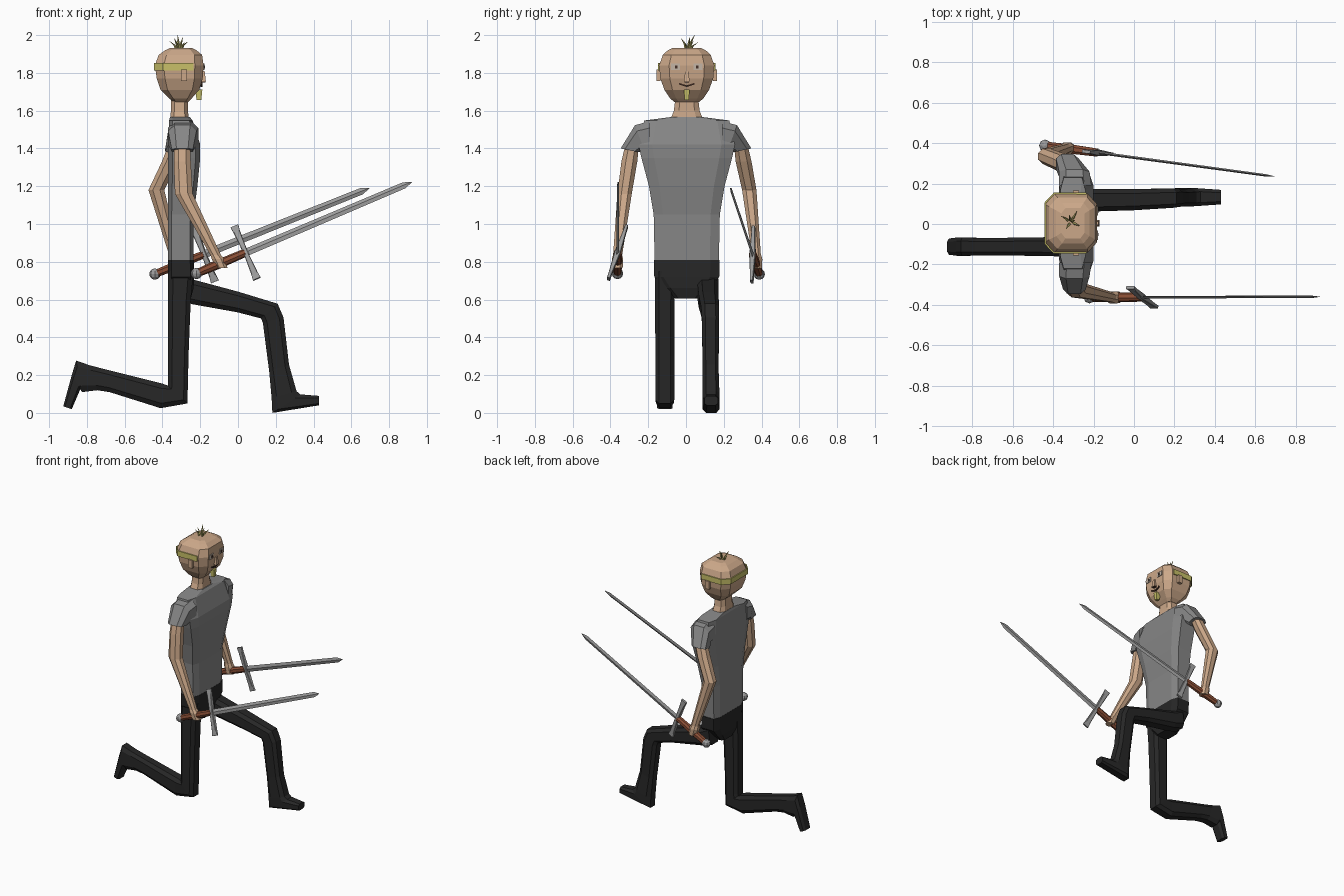
import bpy, bmesh, math
from mathutils import Vector as V


def material(name, rgb):
    m = bpy.data.materials.new(name)
    m.diffuse_color = (*rgb, 1)
    return m


SKIN = material("skin", (0.60, 0.39, 0.25))
SHIRT = material("grey_shirt", (0.24, 0.24, 0.24))
PANTS = material("black_cloth", (0.02, 0.02, 0.02))
METAL = material("steel", (0.33, 0.33, 0.33))
GRIP = material("brown_leather", (0.25, 0.075, 0.035))
YELLOW = material("yellow_cloth", (0.58, 0.53, 0.14))
HAIR = material("straw_hair", (0.42, 0.38, 0.12))
EYE = material("eye_white", (0.55, 0.46, 0.38))
DARK = material("dark_brown", (0.06, 0.03, 0.02))


def obj(name, bm, mat):
    bmesh.ops.recalc_face_normals(bm, faces=bm.faces)
    me = bpy.data.meshes.new(name)
    bm.to_mesh(me)
    bm.free()
    me.materials.append(mat)
    o = bpy.data.objects.new(name, me)
    bpy.context.collection.objects.link(o)
    return o


def ring(c, u, v, k=0.55):
    """Chamfered-rectangle section around c with half axes u, v."""
    c, u, v = V(c), V(u), V(v)
    if k == 0:
        return [c + u, c + v, c - u, c - v]
    return [c + u * p + v * q for p, q in
            ((1, k), (k, 1), (-k, 1), (-1, k), (-1, -k), (-k, -1), (k, -1), (1, -k))]


def loft(name, rings, mat):
    bm = bmesh.new()
    vs = [[bm.verts.new(p) for p in r] for r in rings]
    n = len(vs[0])
    for a, b in zip(vs, vs[1:]):
        for i in range(n):
            j = (i + 1) % n
            bm.faces.new((a[i], a[j], b[j], b[i]))
    bm.faces.new(vs[0])
    bm.faces.new(vs[-1])
    return obj(name, bm, mat)


def stack(name, rows, mat, k, y=0.004):
    """Upright body from rows of (height, back x, front x, half width)."""
    return loft(name, [ring(((b + f) / 2, y, z), ((f - b) / 2, 0, 0), (0, h, 0), k)
                       for z, b, f, h in rows], mat)


def leg(name, rows, mat):
    """Leg from rows of (front x, front z, back x, back z, centre y, half width)."""
    return loft(name, [ring(((ax + bx) / 2, y, (az + bz) / 2),
                            ((ax - bx) / 2, 0, (az - bz) / 2), (0, h, 0), 0.6)
                       for ax, az, bx, bz, y, h in rows], mat)


def box(name, c, s, mat, taper=1.0):
    """Box centred on c, its top scaled by taper."""
    c = V(c)
    return loft(name, [[c + V((px * s[0] * t, py * s[1] * t, pz * s[2])) / 2
                        for px, py in ((1, 1), (-1, 1), (-1, -1), (1, -1))]
                       for pz, t in ((-1, 1), (1, taper))], mat)


# torso, neck and head
stack("shirt_body", [(.80, -.37, -.235, .17), (1.05, -.37, -.235, .175),
                     (1.2, -.37, -.215, .2), (1.35, -.37, -.2, .24),
                     (1.42, -.37, -.2, .255), (1.548, -.365, -.24, .225),
                     (1.566, -.36, -.255, .085)], SHIRT, .72)
stack("neck", [(1.55, -.36, -.26, .088), (1.60, -.355, -.265, .068),
               (1.67, -.355, -.265, .06)], SKIN, .6)
stack("head", [(1.645, -.34, -.265, .065), (1.665, -.365, -.245, .088),
               (1.71, -.41, -.205, .118), (1.77, -.43, -.187, .14),
               (1.84, -.44, -.182, .146), (1.895, -.42, -.19, .127),
               (1.92, -.385, -.22, .1), (1.932, -.36, -.245, .075)], SKIN, .64)

# face
for s, side in ((-1, "right"), (1, "left")):
    box(side + "_eye", (-.182, .06 * s + .004, 1.832), (.008, .046, .034), EYE)
    box(side + "_pupil", (-.179, .056 * s + .004, 1.832), (.008, .013, .016), DARK)
    box(side + "_ear", (-.287, .15 * s + .004, 1.787), (.032, .022, .06), SKIN)
    mouth = box(side + "_mouth_half", (-.193, .02 * s + .004, 1.729), (.009, .042, .009), DARK)
    for vert in mouth.data.vertices:
        vert.co.z += abs(vert.co.y - .004) * .35
box("nose", (-.183, .004, 1.782), (.026, .032, .055), SKIN, .5)
box("nostrils", (-.182, .004, 1.753), (.02, .026, .006), DARK)
box("chin_beard", (-.207, .004, 1.685), (.026, .022, .055), YELLOW, 1.4)

# headband around the back of the head
bm = bmesh.new()
path = [(-.235, -.147), (-.397, -.147), (-.444, -.097),
        (-.444, .105), (-.397, .155), (-.235, .155)]
low = [bm.verts.new((x, y, 1.813)) for x, y in path]
high = [bm.verts.new((x, y, 1.853)) for x, y in path]
for i in range(5):
    bm.faces.new((low[i], low[i + 1], high[i + 1], high[i]))
obj("headband", bm, YELLOW).modifiers.new("thickness", "SOLIDIFY").thickness = .008

# sprigs of hair
for i, (dx, dy, z) in enumerate(((-.05, .03, 1.968), (-.025, -.035, 1.982), (-.008, .035, 2.0),
                                 (.02, .01, 1.987), (.045, -.02, 1.965), (.03, .055, 1.962))):
    c, t = V((-.312 + dx * .25, .01 + dy * .25, 1.925)), V((-.312 + dx, .01 + dy, z))
    m = c.lerp(t, .5) - V((dx, dy, 0)) * .15
    loft("hair_sprig_%d" % i, [ring(p, (r, 0, 0), (0, r, 0), 0)
                               for p, r in ((c, .009), (m, .006), (t, .001))], HAIR)

# sleeves: shoulder to upper arm
for s, side, ex in ((-1, "right", -.295), (1, "left", -.33)):
    loft(side + "_sleeve", [
        ring((-.29, s * .19, 1.465), (.08, 0, 0), (0, 0, .08)),
        ring((-.295, s * .245, 1.455), (.075, 0, 0), (0, s * .025, .068)),
        ring((ex, s * .298, 1.39), (.056, 0, 0), (0, s * .048, .01))], SHIRT)

# bare arms with hands closing on the grips
for side, rows in (("right", ((-.295, -.285, 1.42, .042, .036), (-.295, -.3, 1.33, .045, .042),
                              (-.287, -.325, 1.16, .047, .038), (-.118, -.362, .835, .028, .024),
                              (-.105, -.363, .815, .034, .03), (-.085, -.363, .768, .03, .028))),
                   ("left", ((-.325, .29, 1.42, .042, .036), (-.36, .305, 1.33, .043, .042),
                             (-.432, .335, 1.18, .042, .038), (-.338, .372, .84, .028, .024),
                             (-.333, .374, .815, .034, .03), (-.322, .374, .765, .03, .028)))):
    loft(side + "_arm", [ring((x, y, z), (hx, 0, 0), (0, hy, 0), .45)
                         for x, y, z, hx, hy in rows], SKIN)

# trousers and boots
stack("hips", [(.81, -.371, -.234, .174), (.72, -.371, -.232, .172),
               (.66, -.365, -.235, .12), (.605, -.35, -.25, .06)], PANTS, .72)
leg("kneeling_leg", [(-.235, .75, -.37, .75, -.108, .056), (-.25, .6, -.37, .6, -.112, .052),
                     (-.262, .3, -.37, .3, -.112, .05), (-.265, .16, -.37, .16, -.112, .05),
                     (-.268, .05, -.372, .145, -.112, .05), (-.41, .025, -.4, .155, -.112, .047),
                     (-.68, .11, -.7, .23, -.112, .043), (-.745, .12, -.785, .252, -.112, .043),
                     (-.826, .11, -.857, .277, -.112, .046), (-.835, .125, -.88, .2, -.112, .046),
                     (-.88, .02, -.925, .035, -.112, .04)], PANTS)
leg("forward_leg", [(-.3, .74, -.32, .6, .115, .056), (-.235, .705, -.24, .575, .117, .056),
                    (0, .642, 0, .532, .12, .052), (.21, .578, .122, .5, .128, .048),
                    (.241, .505, .132, .475, .13, .046), (.27, .255, .165, .22, .13, .042),
                    (.31, .115, .178, .08, .132, .045), (.33, .098, .182, 0, .133, .045),
                    (.43, .09, .428, .04, .133, .036)], PANTS)


# swords: pommel end, tip and guard half vector
def sword(side, start, tip, guard):
    p, e, g = V(start), V(tip), V(guard)
    d = (e - p).normalized()
    g -= d * g.dot(d)
    length, gl = (e - p).length, g.length
    g.normalize()
    t = d.cross(g)
    loft(side + "_blade", [ring(p + d * a, g * w, t * h, 0) for a, w, h in
                           ((.27, .021, .007), (length - .045, .018, .006),
                            (length, .002, .001))], METAL)
    loft(side + "_grip", [ring(p + d * a, g * r, t * r, .45) for a, r in
                          ((.015, .02), (.12, .023), (.28, .02))], GRIP)
    loft(side + "_guard", [ring(p + d * .283 + g * gl * a, d * w, t * h, .8) for a, w, h in
                           ((-1, .022, .008), (-.8, .018, .009), (0, .012, .016),
                            (.8, .018, .009), (1, .022, .008))], METAL)
    bm = bmesh.new()
    bmesh.ops.create_uvsphere(bm, u_segments=8, v_segments=6, radius=.03)
    bmesh.ops.translate(bm, vec=p, verts=bm.verts)
    obj(side + "_pommel", bm, METAL)


sword("right_sword", (-.22, -.363, .738), (.92, -.36, 1.222), (.065, -.048, -.137))
sword("left_sword", (-.44, .388, .735), (.695, .235, 1.19), (.058, -.005, -.145))
